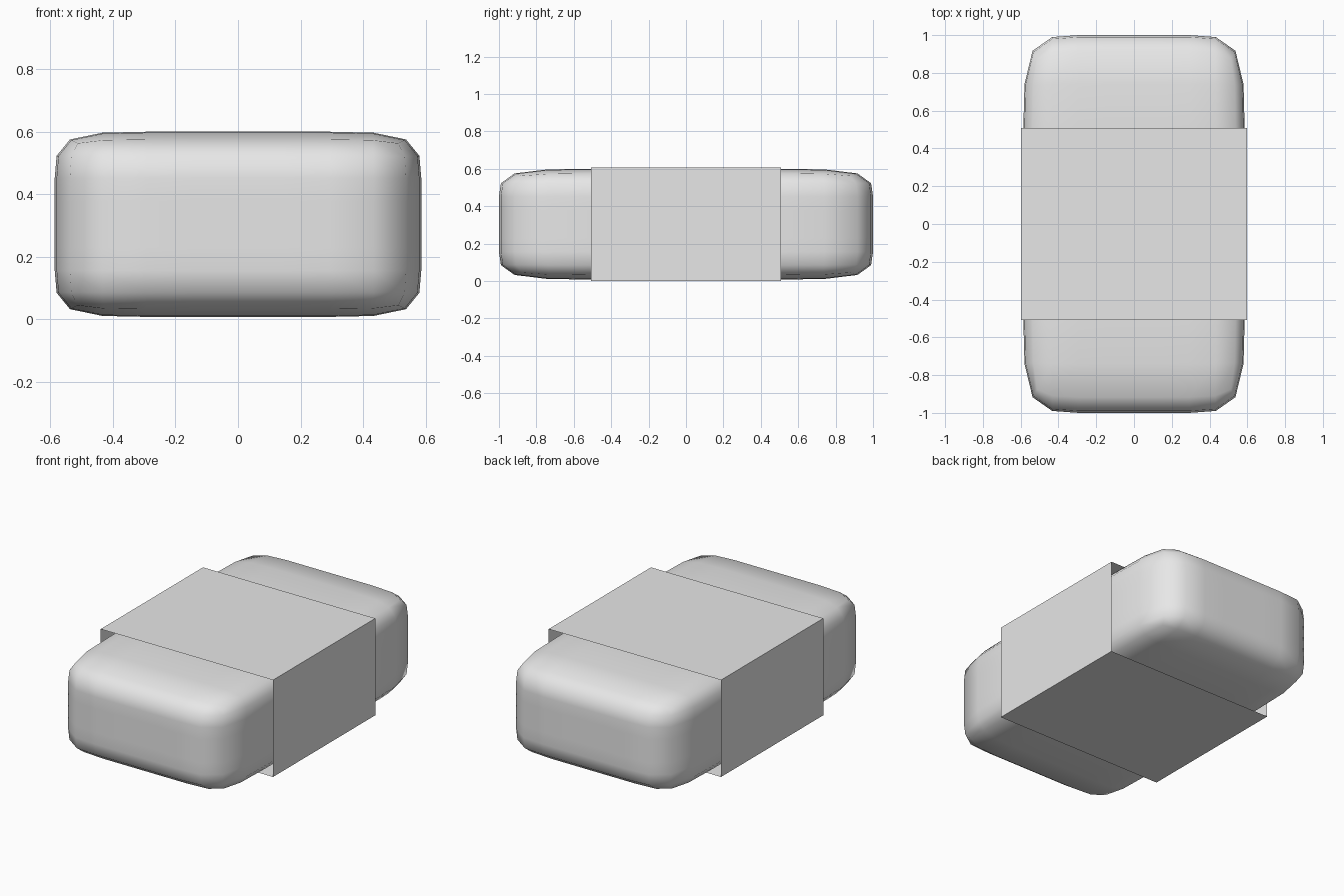
import bpy
import bmesh
from mathutils import Matrix

cube = bpy.data.objects.get("Cube")
if cube:
    bpy.data.objects.remove(cube, do_unlink=True)

CENTRE_Z = 0.304


def make_material(name, colour):
    mat = bpy.data.materials.new(name)
    mat.use_nodes = True
    mat.diffuse_color = colour
    mat.node_tree.nodes["Principled BSDF"].inputs["Base Color"].default_value = colour
    return mat


def make_box(name, half, mat, cuts=0, open_ends=False):
    """Box centred on the shared axis, optionally gridded or open along y."""
    bm = bmesh.new()
    bmesh.ops.create_cube(bm, size=2)
    if open_ends:
        ends = [f for f in bm.faces if abs(f.normal.y) > 0.9]
        bmesh.ops.delete(bm, geom=ends, context='FACES_ONLY')
    if cuts:
        bmesh.ops.subdivide_edges(bm, edges=bm.edges[:], cuts=cuts, use_grid_fill=True)
    bmesh.ops.transform(bm, matrix=Matrix.Diagonal((*half, 1)), verts=bm.verts)
    mesh = bpy.data.meshes.new(name)
    bm.to_mesh(mesh)
    bm.free()
    mesh.materials.append(mat)
    obj = bpy.data.objects.new(name, mesh)
    obj.location.z = CENTRE_Z
    bpy.context.collection.objects.link(obj)
    return obj


grey = make_material("light grey", (0.8, 0.8, 0.8, 1))

# Soft rounded rubber block
block = make_box("rubber_block", (0.586, 1.0, 0.296), grey, cuts=3)
block.data.shade_smooth()
subsurf = block.modifiers.new("rounding", 'SUBSURF')
subsurf.levels = subsurf.render_levels = 1

# Thin sleeve, open at both ends, wrapped round the middle
make_box("sleeve", (0.598, 0.507, CENTRE_Z), grey, open_ends=True)
